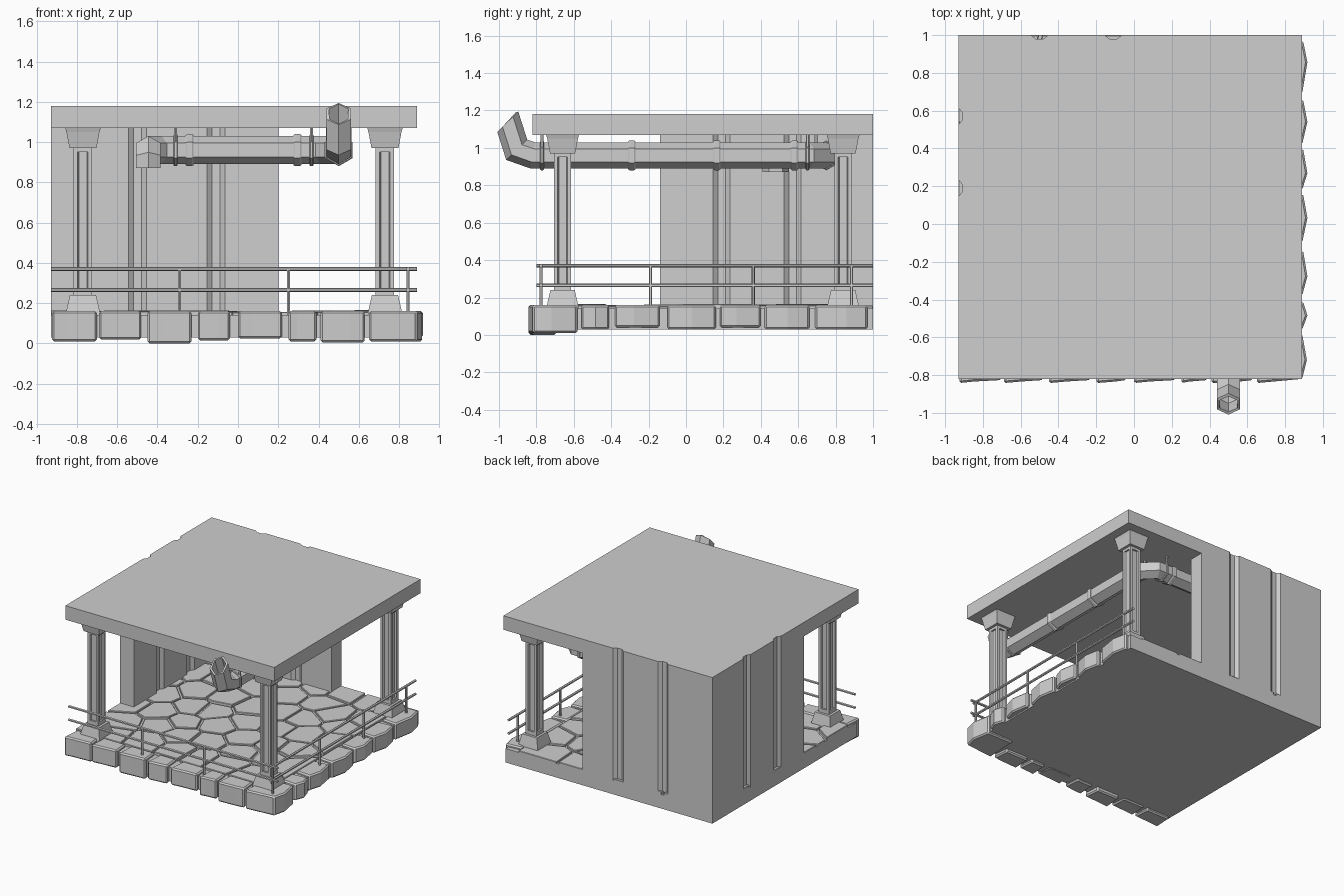
import bpy, bmesh, math, random
from mathutils import Vector

random.seed(7)
cube = bpy.data.objects.get("Cube")
if cube:
    bpy.data.objects.remove(cube, do_unlink=True)

GREY = (0.62, 0.62, 0.62, 1)
stone = bpy.data.materials.new("grey stone")
stone.use_nodes = True
stone.diffuse_color = GREY
stone.node_tree.nodes["Principled BSDF"].inputs["Base Color"].default_value = GREY

LEFT, RIGHT, FRONT, BACK = -0.93, 0.89, -0.82, 1.0
GROUND, FLOOR, CEILING, TOP = 0.03, 0.14, 1.07, 1.18
THICK = 0.12


def finish(bm, name):
    bmesh.ops.recalc_face_normals(bm, faces=bm.faces)
    mesh = bpy.data.meshes.new(name)
    bm.to_mesh(mesh)
    bm.free()
    mesh.materials.append(stone)
    obj = bpy.data.objects.new(name, mesh)
    bpy.context.scene.collection.objects.link(obj)
    return obj


def add_loft(bm, rings, caps=True):
    """Skin a list of equal-length point rings."""
    loops = [[bm.verts.new(p) for p in ring] for ring in rings]
    n = len(loops[0])
    for a, b in zip(loops, loops[1:]):
        for i in range(n):
            bm.faces.new((a[i], a[(i + 1) % n], b[(i + 1) % n], b[i]))
    if caps:
        bm.faces.new(loops[0])
        bm.faces.new(loops[-1])


def add_prism(bm, outline, z0, z1):
    add_loft(bm, [[(x, y, z) for x, y in outline] for z in (z0, z1)])


def rect(x0, x1, y0, y1):
    return [(x0, y0), (x1, y0), (x1, y1), (x0, y1)]


def prism(name, outline, z0, z1):
    bm = bmesh.new()
    add_prism(bm, outline, z0, z1)
    return finish(bm, name)


def soften(obj, width):
    mod = obj.modifiers.new("chamfer", 'BEVEL')
    mod.width, mod.segments = width, 1
    mod.limit_method, mod.angle_limit = 'ANGLE', math.radians(40)


def grooved(p, q, centres):
    """Edge from p up to q with shallow grooves sunk to its left."""
    p, q = Vector(p), Vector(q)
    d = (q - p).normalized()
    inward = Vector((-d.y, d.x))
    pts = [p]
    for c in centres:
        for along, deep in ((-0.045, 0), (-0.02, 0.02), (0.02, 0.02), (0.045, 0)):
            pts.append(p + d * (c + along) + inward * deep)
    return [tuple(v) for v in pts]


# Roof slab with the grooves running through its back and side edges
prism("roof", [(LEFT, FRONT), (RIGHT, FRONT)]
      + grooved((RIGHT, BACK), (LEFT, BACK), (1.0, 1.39))
      + grooved((LEFT, BACK), (LEFT, FRONT), (0.43, 0.81)), CEILING, TOP)

# Corner wall: plain foot, grooved upper part
WX, WY = 0.2, -0.14
ix, iy = LEFT + THICK, BACK - THICK
prism("wall_foot", [(LEFT, WY), (ix, WY), (ix, iy), (WX, iy), (WX, BACK), (LEFT, BACK)],
      GROUND, FLOOR)
prism("corner_wall", [(LEFT, WY)] + grooved((ix, WY), (ix, iy), (0.33, 0.71))
      + grooved((ix, iy), (WX, iy), (0.31, 0.70)) + [(WX, iy)]
      + grooved((WX, BACK), (LEFT, BACK), (0.31, 0.70))
      + grooved((LEFT, BACK), (LEFT, WY), (0.43, 0.81)), FLOOR, CEILING)

# Floor base
prism("floor_base", rect(LEFT, RIGHT - 0.02, FRONT + 0.02, BACK), GROUND, FLOOR)


# Paving stones: cells around jittered seeds
def clip(poly, point, normal):
    out = []
    for a, b in zip(poly, poly[1:] + poly[:1]):
        da, db = (a - point).dot(normal), (b - point).dot(normal)
        if da <= 0:
            out.append(a)
        if da * db < 0:
            out.append(a.lerp(b, da / (da - db)))
    return out


x0, x1, y0, y1 = LEFT, RIGHT - 0.13, FRONT + 0.13, BACK
N = 7
seeds = []
for i in range(N):
    for j in range(N):
        u = i + 0.5 + 0.5 * (j % 2) - 0.25 + random.uniform(-0.25, 0.25)
        v = j + 0.5 + random.uniform(-0.25, 0.25)
        seeds.append(Vector((x0 + (x1 - x0) * u / N, y0 + (y1 - y0) * v / N)))
bm = bmesh.new()
for s in seeds:
    cell = [Vector(p) for p in rect(x0, x1, y0, y1)]
    for t in seeds:
        if t is not s and cell:
            n = (t - s).normalized()
            cell = clip(cell, (s + t) / 2 - n * 0.009, n)
    if len(cell) > 2:
        add_prism(bm, [tuple(p) for p in cell], 0.13, random.uniform(0.152, 0.165))
soften(finish(bm, "paving_stones"), 0.008)

# Rough edge blocks along the front and one side: start, end, underside
front_blocks = [(-0.925, -0.70, 0.01), (-0.69, -0.48, 0.02), (-0.45, -0.23, 0.0),
                (-0.20, -0.04, 0.015), (0.0, 0.22, 0.025), (0.25, 0.39, 0.01),
                (0.41, 0.63, 0.005)]
side_blocks = [(-0.56, -0.41, 0.03), (-0.38, -0.14, 0.04), (-0.10, 0.16, 0.03),
               (0.18, 0.40, 0.04), (0.42, 0.66, 0.03), (0.69, 0.97, 0.03)]
bm = bmesh.new()
for a, b, z in front_blocks:
    mid = a + (b - a) * random.uniform(0.3, 0.7)
    add_prism(bm, [(a, FRONT - 0.022), (mid, FRONT - 0.014), (b, FRONT - 0.006),
                   (b - 0.01, FRONT + 0.125), (a + 0.01, FRONT + 0.125)], z, 0.16)
for a, b, z in side_blocks:
    mid = a + (b - a) * random.uniform(0.4, 0.6)
    add_prism(bm, [(RIGHT, a), (RIGHT + 0.028, mid), (RIGHT + 0.005, b),
                   (RIGHT - 0.125, b - 0.01), (RIGHT - 0.125, a + 0.01)], z, 0.16)
add_prism(bm, [(0.65, FRONT - 0.022), (RIGHT, FRONT), (RIGHT + 0.025, FRONT + 0.1),
               (RIGHT, -0.58), (0.66, -0.58)], 0.01, 0.16)
soften(finish(bm, "edge_blocks"), 0.01)


# Columns: flared base, fluted shaft, spreading capital
def square(cx, cy, half, z):
    return [(x, y, z) for x, y in rect(cx - half, cx + half, cy - half, cy + half)]


def column(name, cx, cy):
    bm = bmesh.new()
    add_loft(bm, [square(cx, cy, h, z) for h, z in ((0.088, 0.13), (0.082, 0.165), (0.065, 0.24))])
    add_loft(bm, [square(cx, cy, h, z) for h, z in ((0.067, 0.97), (0.082, 1.05), (0.088, CEILING))])
    for z0, z1 in ((0.24, 0.27), (0.95, 0.97)):
        add_prism(bm, rect(cx - 0.046, cx + 0.046, cy - 0.046, cy + 0.046), z0, z1)
    flute = []
    for k in range(4):
        c, s = math.cos(k * math.pi / 2), math.sin(k * math.pi / 2)
        for x, y in ((-0.046, -0.046), (-0.026, -0.046), (-0.02, -0.032),
                     (0.02, -0.032), (0.026, -0.046)):
            flute.append((cx + c * x - s * y, cy + s * x + c * y))
    add_prism(bm, flute, 0.27, 0.95)
    finish(bm, name)


column("front_right_column", -0.77, -0.66)
column("front_left_column", 0.73, -0.66)
column("back_left_column", 0.73, 0.84)


# Railings: hexagonal bars and posts
def hexagon(centre, axis, radius):
    axis = Vector(axis).normalized()
    up = Vector((0, -1, 0)) if abs(axis.z) > 0.9 else Vector((0, 0, 1))
    up = (up - axis * up.dot(axis)).normalized()
    side = axis.cross(up)
    return [Vector(centre) + radius * (up * math.cos(k * math.pi / 3) + side * math.sin(k * math.pi / 3))
            for k in range(6)]


def add_rod(bm, a, b, radius):
    axis = Vector(b) - Vector(a)
    add_loft(bm, [hexagon(a, axis, radius), hexagon(b, axis, radius)])


RAIL_Y, RAIL_X = -0.775, 0.845
bm = bmesh.new()
for z in (0.265, 0.37):
    add_rod(bm, (LEFT, RAIL_Y, z), (RIGHT, RAIL_Y, z), 0.01)
for x in (-0.29, 0.25, RAIL_X):
    add_rod(bm, (x, RAIL_Y, 0.14), (x, RAIL_Y, 0.37), 0.009)
finish(bm, "front_railing")
bm = bmesh.new()
for z in (0.265, 0.37):
    add_rod(bm, (RAIL_X, -0.80, z), (RAIL_X, BACK, z), 0.01)
for y in (-0.19, 0.36, 0.885):
    add_rod(bm, (RAIL_X, y, 0.14), (RAIL_X, y, 0.37), 0.009)
finish(bm, "side_railing")

# Hexagonal pipe under the roof, swept with mitred joints
PX, PY, PZ, R = 0.5, 0.75, 0.96, 0.07
path = [Vector(p) for p in (
    (PX, -0.953, 1.14), (PX, -0.905, 0.99), (PX, -0.82, PZ), (PX, 0.66, PZ), (0.41, PY, PZ),
    (-0.38, PY, PZ), (-0.445, 0.68, PZ), (-0.445, 0.52, PZ), (-0.445, 0.48, 0.92), (-0.445, 0.48, 0.87))]
steps = [(b - a).normalized() for a, b in zip(path, path[1:])]
ring = hexagon(path[0], steps[0], R)
rings = []
for i, p in enumerate(path):
    t = steps[max(i - 1, 0)]
    n = t + steps[i] if 0 < i < len(steps) else t
    if i == 0:
        n = Vector((0, 0.69, -0.72))  # slanted mouth
    ring = [v + t * ((p - v).dot(n) / t.dot(n)) for v in ring]
    rings.append(ring)
bm = bmesh.new()
add_loft(bm, rings, caps=False)
pipe = finish(bm, "pipe")
shell = pipe.modifiers.new("pipe wall", 'SOLIDIFY')
shell.thickness, shell.offset = 0.016, -1

# Pipe collars and hanging straps
bm = bmesh.new()
spots = [((PX, y, PZ), (0, 1, 0), False) for y in (-0.29, 0.165, 0.58)]
spots += [((x, PY, PZ), (1, 0, 0), False) for x in (-0.24, 0.295)]
spots += [((PX, y, PZ), (0, 1, 0), True) for y in (-0.77, 0.65)]
spots += [((x, PY, PZ), (1, 0, 0), True) for x in (-0.31, 0.365)]
for c, axis, hangs in spots:
    c, axis = Vector(c), Vector(axis)
    half = axis * (0.01 if hangs else 0.02)
    core = [hexagon(c + half * s, axis, r) for s, r in
            ((-1, 0.06), (-1, 0.074), (-0.6, 0.08), (0.6, 0.08), (1, 0.074), (1, 0.06))]
    add_loft(bm, core, caps=False)
    if hangs:
        side = axis.cross(Vector((0, 0, 1))) * 0.055
        for s in (-1, 1):
            foot = c + side * s
            add_rod(bm, foot, (foot.x, foot.y, CEILING), 0.009)
finish(bm, "pipe_collars_and_straps")
